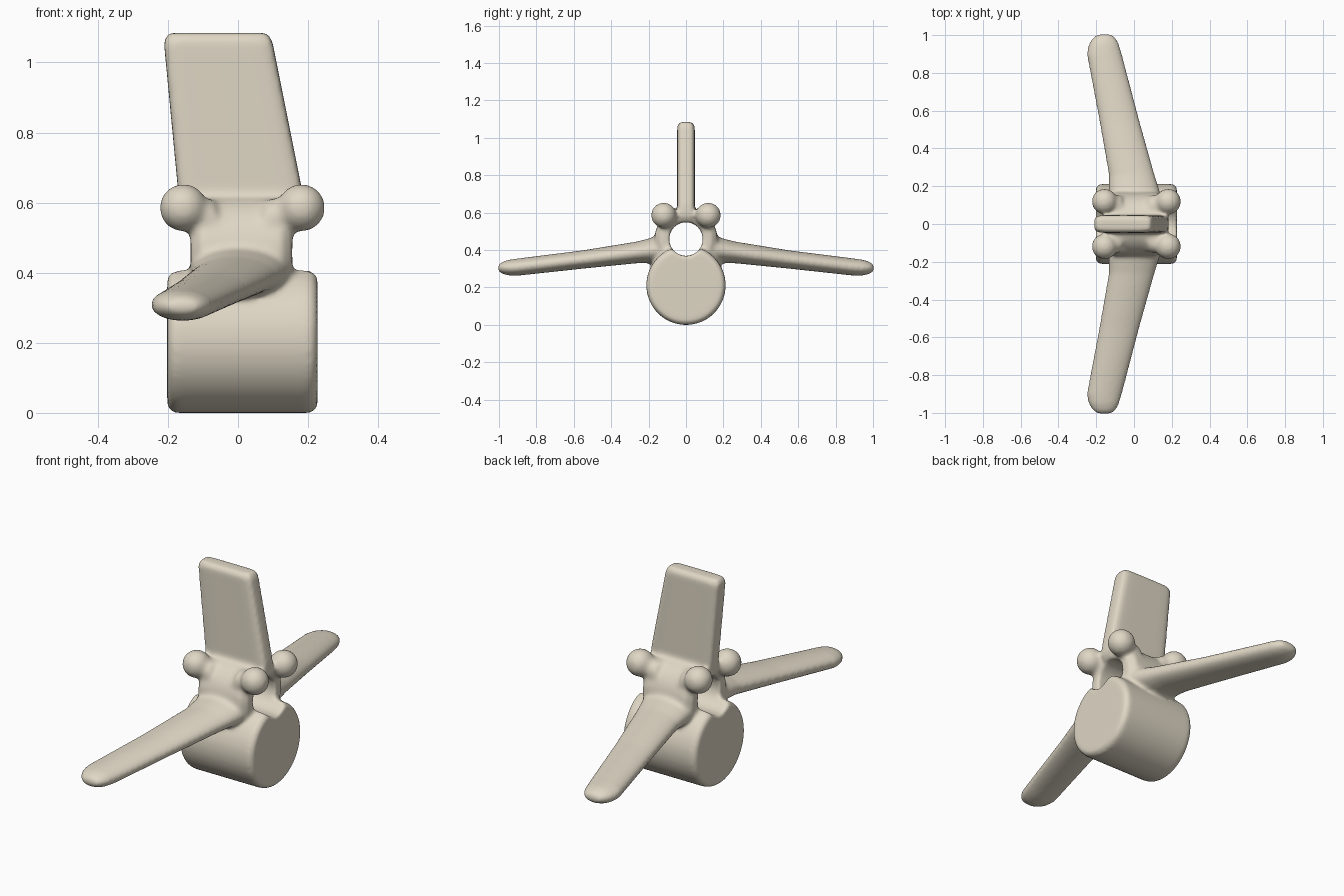
import bpy, bmesh, math
from mathutils import Vector

if "Cube" in bpy.data.objects:
    bpy.data.objects.remove(bpy.data.objects["Cube"])

bone = bpy.data.materials.new("bone")
bone.diffuse_color = (0.74, 0.68, 0.56, 1)
bone.use_nodes = True
bone.node_tree.nodes["Principled BSDF"].inputs["Base Color"].default_value = bone.diffuse_color


def loft(name, rings, power=1.0, n=48):
    """Skin (centre, half-axis u, half-axis v) rings; power < 1 makes them boxier."""
    bm = bmesh.new()
    loops = []
    for c, u, v in rings:
        c, u, v = Vector(c), Vector(u), Vector(v)
        loop = []
        for i in range(n):
            a = 2 * math.pi * i / n
            s, t = math.cos(a), math.sin(a)
            s = math.copysign(abs(s) ** power, s)
            t = math.copysign(abs(t) ** power, t)
            loop.append(bm.verts.new(c + u * s + v * t))
        loops.append(loop)
    for a, b in zip(loops, loops[1:]):
        for i in range(n):
            bm.faces.new((a[i], a[(i + 1) % n], b[(i + 1) % n], b[i]))
    bm.faces.new(loops[0][::-1])
    bm.faces.new(loops[-1])
    bmesh.ops.recalc_face_normals(bm, faces=bm.faces)
    return make(name, bm)


def make(name, bm):
    me = bpy.data.meshes.new(name)
    bm.to_mesh(me)
    bm.free()
    ob = bpy.data.objects.new(name, me)
    bpy.context.collection.objects.link(ob)
    return ob


def drum(name, x0, x1, z, r, bevel):
    """Cylinder along x with softened rims."""
    prof = [(x0, r - bevel), (x0 + bevel, r), (x1 - bevel, r), (x1, r - bevel)]
    return loft(name, [((x, 0, z), (0, q, 0), (0, 0, q)) for x, q in prof], n=64)


parts = []

# Round body at the bottom and the arch above it
parts.append(drum("body", -0.202, 0.227, 0.21, 0.212, 0.018))
parts.append(drum("arch", -0.135, 0.155, 0.455, 0.168, 0.03))

# Upright blade
blade = [(0.50, -0.12, 0.14), (0.58, -0.165, 0.185), (0.64, -0.172, 0.182),
         (1.06, -0.212, 0.098), (1.083, -0.198, 0.084)]
parts.append(loft("blade", [(((a + b) / 2, 0, z), ((b - a) / 2, 0, 0),
                             (0, 0.047 if z < 1.07 else 0.033, 0))
                            for z, a, b in blade], power=0.3))

# Side wings: y, centre x, centre z, half width, half thickness
wing = [(0.10, 0.01, 0.41, 0.145, 0.085), (0.18, 0.0, 0.397, 0.135, 0.068),
        (0.26, -0.012, 0.386, 0.122, 0.058), (0.55, -0.078, 0.348, 0.107, 0.049),
        (0.90, -0.157, 0.307, 0.094, 0.046), (0.95, -0.16, 0.304, 0.082, 0.042),
        (0.985, -0.158, 0.303, 0.062, 0.031), (1.005, -0.156, 0.302, 0.038, 0.016)]
for side in (-1, 1):
    parts.append(loft("side_wing", [((x, side * y, z), (w, 0, 0), (0, 0, t))
                                    for y, x, z, w, t in wing]))

# Four knobs with short necks
for side in (-1, 1):
    for x in (-0.156, 0.181):
        bm = bmesh.new()
        bmesh.ops.create_icosphere(bm, subdivisions=4, radius=0.068)
        bmesh.ops.translate(bm, verts=bm.verts, vec=(x, side * 0.119, 0.584))
        parts.append(make("knob", bm))
        parts.append(loft("neck", [((x, side * 0.115, 0.58), (0, 0.045, 0), (0, 0, 0.045)),
                                   ((x * 0.4, side * 0.09, 0.545), (0, 0.06, 0), (0, 0, 0.06))]))

# Join the parts
for ob in parts:
    ob.select_set(True)
bpy.context.view_layer.objects.active = parts[0]
bpy.ops.object.join()
bone_ob = bpy.context.view_layer.objects.active
bone_ob.name = "vertebra"

# Central canal cutter
canal = drum("canal_cutter", -0.5, 0.5, 0.457, 0.09, 0.001)
canal.hide_render = True
canal.hide_viewport = True

# Fuse, cut the canal, and soften all the joints
m = bone_ob.modifiers.new("fuse", 'REMESH')
m.mode, m.voxel_size = 'VOXEL', 0.009
m = bone_ob.modifiers.new("canal", 'BOOLEAN')
m.operation, m.object, m.solver = 'DIFFERENCE', canal, 'EXACT'
m = bone_ob.modifiers.new("refuse", 'REMESH')
m.mode, m.voxel_size = 'VOXEL', 0.009
m = bone_ob.modifiers.new("soften", 'SMOOTH')
m.factor, m.iterations = 0.5, 12
for m in list(bone_ob.modifiers):
    bpy.ops.object.modifier_apply(modifier=m.name)
bpy.data.objects.remove(canal)

# Stand on the ground, smooth shading, one colour
me = bone_ob.data
low = min(v.co.z for v in me.vertices)
for v in me.vertices:
    v.co.z -= low
me.materials.clear()
me.materials.append(bone)
for p in me.polygons:
    p.use_smooth = True
    p.material_index = 0
